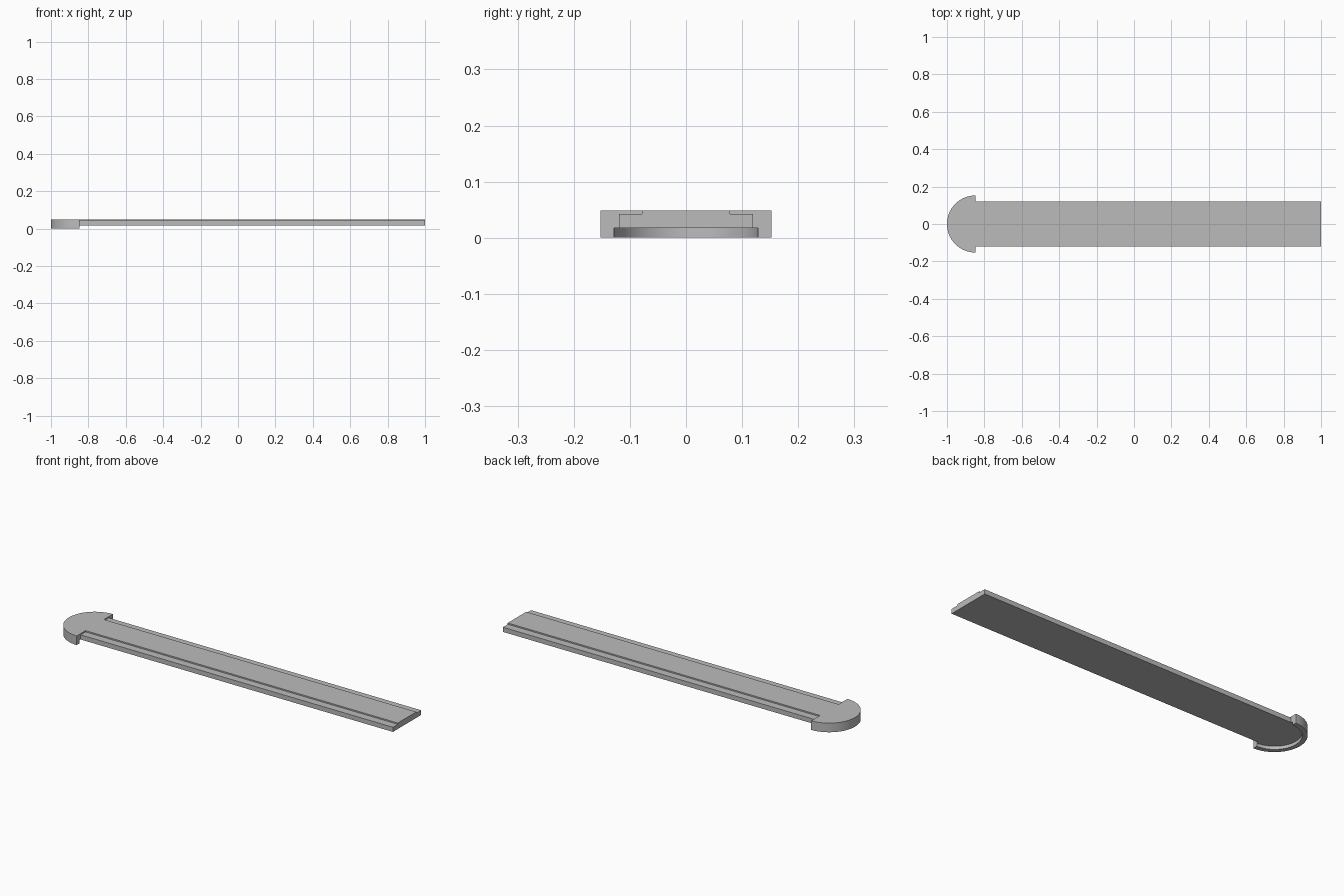
import bpy
import bmesh
from math import cos, sin, pi, radians
from mathutils import Matrix

cube = bpy.data.objects.get("Cube")
if cube:
    bpy.data.objects.remove(cube, do_unlink=True)

# Main dimensions
HEAD_X = -0.8475
HEAD_R, RECESS_R = 0.1525, 0.128
TOP, STEP, FLOOR = 0.049, 0.042, 0.017
BAR_Y, RIDGE_Y = 0.119, 0.078

grey = bpy.data.materials.new("plain grey")
grey.use_nodes = True
colour = (0.5, 0.5, 0.5, 1)
grey.diffuse_color = colour
grey.node_tree.nodes["Principled BSDF"].inputs["Base Color"].default_value = colour


def prism(name, outline, direction):
    """Extrude a closed outline of 3D points along a direction."""
    bm = bmesh.new()
    face = bm.faces.new([bm.verts.new(p) for p in outline])
    result = bmesh.ops.extrude_face_region(bm, geom=[face])
    verts = [v for v in result["geom"] if isinstance(v, bmesh.types.BMVert)]
    bmesh.ops.translate(bm, verts=verts, vec=direction)
    bmesh.ops.recalc_face_normals(bm, faces=bm.faces)
    mesh = bpy.data.meshes.new(name)
    bm.to_mesh(mesh)
    bm.free()
    mesh.materials.append(grey)
    obj = bpy.data.objects.new(name, mesh)
    bpy.context.collection.objects.link(obj)
    return obj


def half_disc(radius, z, overhang=0.0, steps=64):
    """Semicircle bulging towards -x, optionally carried past its flat side."""
    angles = [pi / 2 + pi * i / steps for i in range(steps + 1)]
    points = [(HEAD_X + radius * cos(a), radius * sin(a), z) for a in angles]
    if overhang:
        points += [(HEAD_X + overhang, s * radius, z) for s in (-1, 1)]
    return points


def combine(target, tool, operation):
    """Apply a boolean and discard the tool object."""
    tool.hide_render = True
    mod = target.modifiers.new(operation.lower(), "BOOLEAN")
    mod.operation = operation
    mod.solver = "EXACT"
    mod.object = tool
    bpy.context.view_layer.objects.active = target
    bpy.ops.object.modifier_apply(modifier=mod.name)
    bpy.data.objects.remove(tool, do_unlink=True)


# Half-round head with a shallow recess underneath
strip = prism("strip_with_round_head", half_disc(HEAD_R, 0), (0, 0, TOP))
recess = prism("recess_cutter", half_disc(RECESS_R, -0.05, 0.05), (0, 0, 0.05 + FLOOR))
combine(strip, recess, "DIFFERENCE")

# Long bar with a raised middle band, joined into the head
half = [(BAR_Y, FLOOR), (BAR_Y, STEP), (RIDGE_Y, STEP), (RIDGE_Y, TOP)]
section = half + [(-y, z) for y, z in reversed(half)]
start = HEAD_X - 0.02
bar = prism("bar", [(start, y, z) for y, z in section], (1 - start, 0, 0))
combine(strip, bar, "UNION")

# Smooth the curved walls, keep the edges crisp
bpy.ops.object.select_all(action="DESELECT")
strip.select_set(True)
bpy.context.view_layer.objects.active = strip
bpy.ops.object.shade_smooth_by_angle(angle=radians(30))
